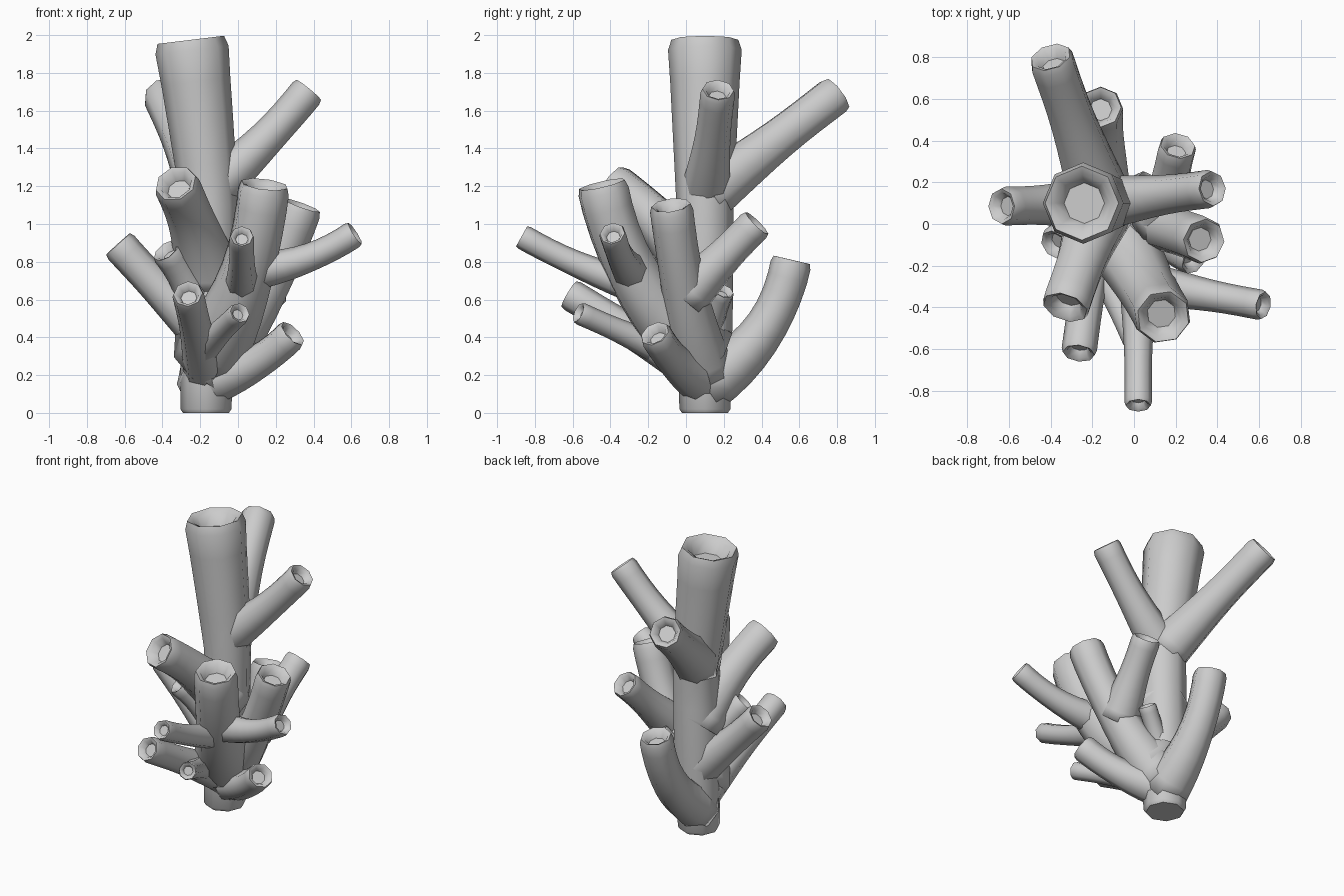
import bpy, bmesh
from math import pi, cos, sin
from mathutils import Vector

if "Cube" in bpy.data.objects:
    bpy.data.objects.remove(bpy.data.objects["Cube"])

SIDES, STEPS = 8, 9
DOWN = Vector((0, 0, -1))
paths = {}  # centre line of every finished part


def tube(name, cen, rad, foot=False):
    """Eight-sided stem along a centre line, ending in a hollow cup."""
    paths[name] = cen
    tan = [(cen[min(i + 1, len(cen) - 1)] - cen[max(i - 1, 0)]).normalized()
           for i in range(len(cen))]
    R, end, d = rad[-1], cen[-1], (cen[-1] - cen[-2]).normalized()
    # each ring: centre, radius, direction, sharp edge
    rings = [(c, r, t, False) for c, r, t in zip(cen[:-1], rad, tan)]
    if foot:
        c, r = rings[0][:2]
        rings[0] = (c - DOWN * 0.02, r, -DOWN, False)
        rings.insert(0, (c, r * 0.9, -DOWN, True))
    # shoulder, rim, inner lip and floor of the cup
    rings += [(end - d * R * 0.28, R, d, False), (end, R * 0.91, d, True),
              (end - d * R * 0.1, R * 0.7, d, False), (end - d * R * 0.5, R * 0.5, d, True)]

    bm = bmesh.new()
    u = Vector((0, 1, 0)) if abs(rings[0][2].y) < 0.8 else Vector((1, 0, 0))
    loops = []
    for c, r, t, sharp in rings:
        u = (u - t * u.dot(t)).normalized()
        v = t.cross(u)
        angles = [2 * pi * k / SIDES for k in range(SIDES)]
        loops.append([bm.verts.new(c + r * (u * cos(a) + v * sin(a))) for a in angles])
    for a, b in zip(loops, loops[1:]):
        for k in range(SIDES):
            m = (k + 1) % SIDES
            bm.faces.new((a[k], a[m], b[m], b[k]))
    bm.faces.new(loops[0][::-1])
    bm.faces.new(loops[-1])
    for f in bm.faces:
        f.smooth = True
    for ring, lp in zip(rings, loops):
        if ring[3]:
            for k in range(SIDES):
                bm.edges.get((lp[k], lp[(k + 1) % SIDES])).smooth = False
    bmesh.ops.recalc_face_normals(bm, faces=bm.faces)
    me = bpy.data.meshes.new(name)
    bm.to_mesh(me)
    bm.free()
    bpy.context.collection.objects.link(bpy.data.objects.new(name, me))


def fork_point(parent, z):
    """Point on the parent's centre line at height z."""
    for a, b in zip(paths[parent], paths[parent][1:]):
        if a.z <= z <= b.z:
            return a.lerp(b, (z - a.z) / (b.z - a.z))


def branch(name, parent, fork_z, tip, radius, sag):
    """Branch that leaves its parent at fork_z, sags midway and flares at the root."""
    root, tip = fork_point(parent, fork_z), Vector(tip)
    chord = (tip - root).normalized()
    side = (DOWN - chord * DOWN.dot(chord)).normalized()
    bend = (root + tip) / 2 + side * sag * 2
    ts = [i / STEPS for i in range(STEPS + 1)]
    cen = [root.lerp(bend, t).lerp(bend.lerp(tip, t), t) for t in ts]
    tube(name, cen, [radius * (1 + 0.45 * (1 - t) ** 2 - 0.1 * sin(pi * t) ** 2 * t) for t in ts])


# trunk: nearly upright below, leaning left and widening towards the top
low, top = Vector((-.17, .10, 0)), Vector((-.25, .105, 1.975))
ts = [i / STEPS for i in range(STEPS + 1)]
lean = [max(0, (t - .55) / .45) for t in ts]
tube("trunk", [Vector((low.x + .02 * min(t / .5, 1) + (top.x - low.x - .02) * s ** 1.1,
                       low.y, top.z * t)) for t, s in zip(ts, lean)],
     [.135 + .015 * min(t * 3, 1) + .045 * s for t, s in zip(ts, lean)], True)

# upper branches
branch("upper_back_branch", "trunk", 1.15, (-.40, .80, 1.69), .11, 0)
branch("upper_right_branch", "trunk", 1.17, (.375, .17, 1.71), .092, .02)
# middle branches
branch("front_left_branch", "trunk", .72, (-.33, -.40, 1.215), .122, -.03)
branch("front_branch", "trunk", .30, (.14, -.445, 1.21), .14, .11)
branch("front_right_twig", "front_branch", .75, (.62, -.39, .95), .073, .04)
branch("front_twig", "front_branch", .66, (.02, -.87, .935), .066, .02)
branch("left_branch", "trunk", .42, (-.635, .085, .895), .093, .01)
branch("left_front_twig", "trunk", .42, (-.38, -.10, .86), .085, -.03)
branch("right_branch", "trunk", .20, (.335, -.08, 1.10), .115, .05)
branch("right_back_twig", "right_branch", .62, (.21, .375, 1.005), .093, 0)
# low branches
branch("back_branch", "trunk", .15, (-.16, .56, .81), .108, .09)
branch("low_right_branch", "trunk", .16, (.29, -.165, .42), .088, .04)
branch("low_front_branch", "trunk", .20, (-.265, -.62, .63), .085, 0)
branch("low_front_twig", "low_front_branch", .33, (.01, -.57, .53), .06, 0)
branch("back_stub", "trunk", .38, (.06, .20, .645), .058, 0)
